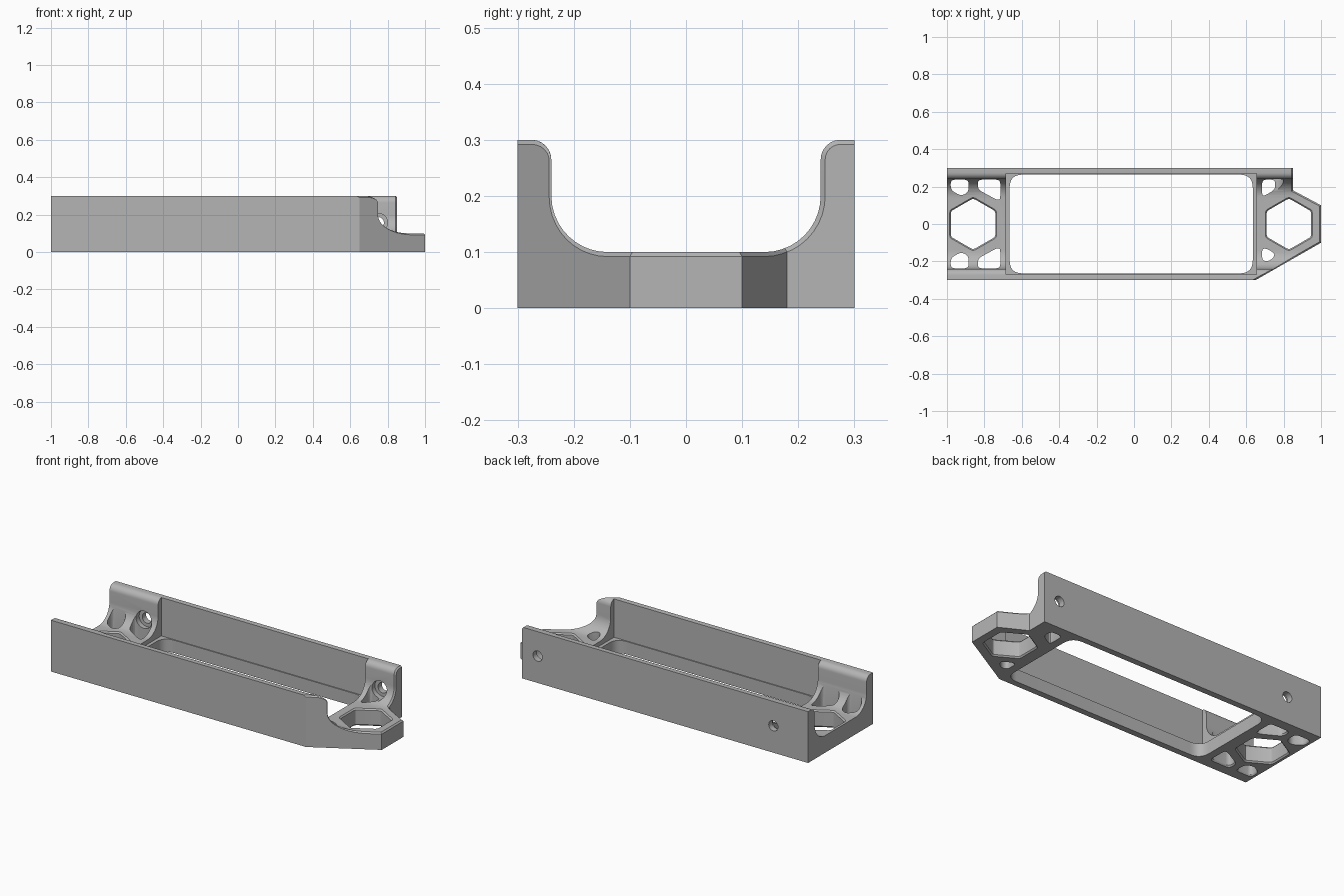
import bpy, bmesh, math
from mathutils import Vector

cube = bpy.data.objects.get("Cube")
if cube:
    bpy.data.objects.remove(cube, do_unlink=True)


def rounded(points, radius, steps=4):
    """Round every corner of a flat outline."""
    out, n = [], len(points)
    for i in range(n):
        p = Vector(points[i])
        a, b = Vector(points[i - 1]) - p, Vector(points[(i + 1) % n]) - p
        a = p + a.normalized() * min(radius, a.length * 0.45)
        b = p + b.normalized() * min(radius, b.length * 0.45)
        for k in range(steps + 1):
            t = k / steps
            out.append(a * (1 - t) ** 2 + p * 2 * t * (1 - t) + b * t ** 2)
    return out


def loft(name, points, rings, axis="z"):
    """Solid through scaled copies of an outline; rings are (position, scale)."""
    pts = [Vector(p) for p in points]
    mid = sum(pts, Vector((0, 0))) / len(pts)
    bm = bmesh.new()
    loops = []
    for pos, scale in rings:
        loop = []
        for p in pts:
            q = mid + (p - mid) * scale
            co = {"z": (q.x, q.y, pos), "x": (pos, q.x, q.y), "y": (q.x, pos, q.y)}[axis]
            loop.append(bm.verts.new(co))
        loops.append(loop)
    for low, high in zip(loops, loops[1:]):
        for i in range(len(pts)):
            j = (i + 1) % len(pts)
            bm.faces.new((low[i], low[j], high[j], high[i]))
    bm.faces.new(loops[0])
    bm.faces.new(loops[-1])
    bmesh.ops.recalc_face_normals(bm, faces=bm.faces)
    mesh = bpy.data.meshes.new(name)
    bm.to_mesh(mesh)
    bm.free()
    obj = bpy.data.objects.new(name, mesh)
    bpy.context.collection.objects.link(obj)
    return obj


def cut(obj, cutters):
    """Subtract the cutters, bake the result and remove the cutters."""
    for c in cutters:
        c.hide_render = True
        mod = obj.modifiers.new(c.name, "BOOLEAN")
        mod.operation, mod.solver, mod.object = "DIFFERENCE", "EXACT", c
    bpy.context.view_layer.update()
    graph = bpy.context.evaluated_depsgraph_get()
    mesh = bpy.data.meshes.new_from_object(obj.evaluated_get(graph))
    obj.modifiers.clear()
    obj.data = mesh
    for c in cutters:
        bpy.data.objects.remove(c, do_unlink=True)


def arc(cx, cz, r, start, end, steps):
    angles = [math.radians(start + (end - start) * k / steps) for k in range(steps + 1)]
    return [(cx + r * math.cos(a), cz + r * math.sin(a)) for a in angles]


def circle(cx, cz, r):
    return arc(cx, cz, r, 0, 360, 32)[:-1]


# Body: block with a pointed end
outline = [(-1, -0.3), (0.65, -0.3), (1, -0.1), (1, 0.1), (0.85, 0.18), (0.85, 0.3), (-1, 0.3)]
body = loft("mounting_bracket", outline, [(0, 1), (0.3, 1)])

# Channel with rounded floor corners and rounded wall tops
half = arc(0.14, 0.2, 0.1, -90, 0, 10) + arc(0.275, 0.265, 0.035, 180, 90, 6) + [(0.275, 0.4)]
channel = half + [(-y, z) for y, z in reversed(half)]
cut(body, [loft("channel", channel, [(-1.2, 1), (1.2, 1)], "x")])

# Chamfer the channel rim around the pointed end
bm = bmesh.new()
bm.from_mesh(body.data)
bm.normal_update()
rim = []
for e in bm.edges:
    mid = (e.verts[0].co + e.verts[1].co) / 2
    if len(e.link_faces) == 2 and mid.x > 0.6 and mid.z > 0.05 and abs(mid.y) < 0.295:
        nx = sorted(abs(f.normal.x) for f in e.link_faces)
        if nx[0] < 0.01 and nx[1] > 0.3:
            rim.append(e)
bmesh.ops.bevel(bm, geom=rim, offset=0.008, offset_type="OFFSET", segments=1,
                profile=0.5, affect="EDGES", clamp_overlap=False)
bm.to_mesh(body.data)
bm.free()


def box(x0, x1, y):
    return [(x0, -y), (x1, -y), (x1, y), (x0, y)]


# Long middle pocket and the rounded opening under it
cutters = [
    loft("pocket", box(-0.685, 0.655, 0.27), [(0.075, 1), (0.5, 1)]),
    loft("opening", rounded(box(-0.665, 0.635, 0.264), 0.07, 8), [(-0.1, 1), (0.2, 1)]),
]

# Hexagonal windows with chamfered rims
for x in (-0.86, 0.828):
    hexagon = [(x + 0.137 * math.sin(k * math.pi / 3), 0.137 * math.cos(k * math.pi / 3))
               for k in range(6)]
    cutters.append(loft("hex_window", rounded(hexagon, 0.012, 2),
                        [(-0.05, 1.07), (-0.002, 1.07), (0.008, 1), (0.092, 1),
                         (0.103, 1.08), (0.4, 1.08)]))

# Small windows between the struts
outer = [(-0.98, 0.237), (-0.885, 0.237), (-0.885, 0.17), (-0.925, 0.15), (-0.98, 0.182)]
inner = [(-0.835, 0.237), (-0.715, 0.237), (-0.715, 0.13), (-0.735, 0.13), (-0.835, 0.185)]
cells = [[(x, s * y) for x, y in c] for c in (outer, inner) for s in (1, -1)]
cells.append([(0.685, 0.237), (0.755, 0.237), (0.755, 0.185), (0.7, 0.152), (0.685, 0.152)])
cells.append([(0.685, -0.195), (0.72, -0.2), (0.75, -0.175), (0.75, -0.155),
              (0.71, -0.132), (0.685, -0.132)])
for cell in cells:
    cutters.append(loft("cell_window", rounded(cell, 0.022, 4),
                        [(-0.05, 1.12), (-0.002, 1.12), (0.008, 1), (0.35, 1)]))

# Screw holes with counterbores in the back wall
for x in (-0.775, 0.75):
    cutters.append(loft("screw_hole", circle(x, 0.157, 0.03), [(0.1, 1), (0.4, 1)], "y"))
    cutters.append(loft("counterbore", circle(x, 0.157, 0.05), [(0.05, 1), (0.265, 1)], "y"))
cut(body, cutters)

# Grey plastic
grey = bpy.data.materials.new("grey_plastic")
grey.use_nodes = True
colour = (0.46, 0.46, 0.46, 1)
grey.diffuse_color = colour
grey.node_tree.nodes["Principled BSDF"].inputs["Base Color"].default_value = colour
body.data.materials.clear()
body.data.materials.append(grey)
for poly in body.data.polygons:
    poly.material_index = 0

for o in bpy.context.selected_objects:
    o.select_set(False)
body.select_set(True)
bpy.context.view_layer.objects.active = body
bpy.ops.object.shade_smooth_by_angle(angle=math.radians(25))
